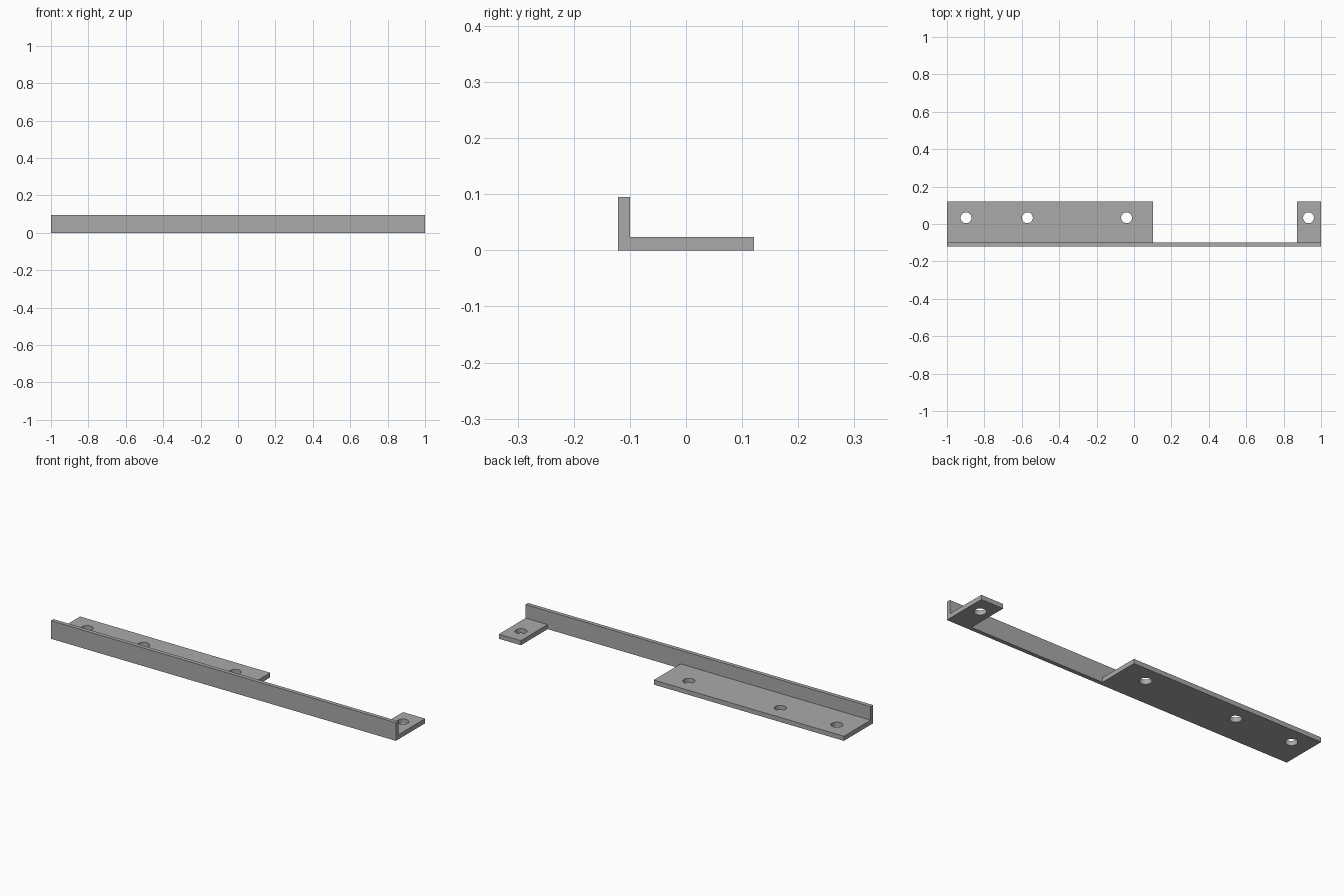
import bpy
import bmesh
from mathutils import Matrix

cube = bpy.data.objects.get("Cube")
if cube:
    bpy.data.objects.remove(cube, do_unlink=True)

FRONT, BACK = -0.121, 0.121
WALL_BACK = -0.1
HEIGHT, THICK = 0.095, 0.024
NOTCH = (0.102, 0.872)
HOLES_X = (-0.898, -0.57, -0.04, 0.933)
HOLE_Y, HOLE_R = 0.033, 0.029

steel = bpy.data.materials.new("plain grey steel")
steel.use_nodes = True
grey = (0.4, 0.4, 0.4, 1)
steel.diffuse_color = grey
steel.node_tree.nodes["Principled BSDF"].inputs["Base Color"].default_value = grey


def extrude_profile(name, profile, x0, x1):
    """Extrude a (y, z) outline along x."""
    bm = bmesh.new()
    face = bm.faces.new([bm.verts.new((x0, y, z)) for y, z in profile])
    new = bmesh.ops.extrude_face_region(bm, geom=[face])["geom"]
    moved = [v for v in new if isinstance(v, bmesh.types.BMVert)]
    bmesh.ops.translate(bm, verts=moved, vec=(x1 - x0, 0, 0))
    return finish(name, bm)


def finish(name, bm):
    bmesh.ops.recalc_face_normals(bm, faces=bm.faces)
    mesh = bpy.data.meshes.new(name)
    bm.to_mesh(mesh)
    bm.free()
    mesh.materials.append(steel)
    obj = bpy.data.objects.new(name, mesh)
    bpy.context.collection.objects.link(obj)
    return obj


# L-shaped angle along the full length
bracket = extrude_profile("angle_bracket", [
    (FRONT, 0), (BACK, 0), (BACK, THICK),
    (WALL_BACK, THICK), (WALL_BACK, HEIGHT), (FRONT, HEIGHT)], -1, 1)

# Cutter for the gap between the long and short flanges
cutters = [extrude_profile("flange_gap_cutter", [
    (WALL_BACK, -0.1), (BACK + 0.1, -0.1),
    (BACK + 0.1, 0.2), (WALL_BACK, 0.2)], *NOTCH)]

# Cutters for the screw holes
for x in HOLES_X:
    bm = bmesh.new()
    bmesh.ops.create_cone(bm, cap_ends=True, segments=48, radius1=HOLE_R,
                          radius2=HOLE_R, depth=0.2,
                          matrix=Matrix.Translation((x, HOLE_Y, 0)))
    cutters.append(finish("screw_hole_cutter", bm))

for cutter in cutters:
    cutter.hide_render = True
    mod = bracket.modifiers.new(cutter.name, 'BOOLEAN')
    mod.operation = 'DIFFERENCE'
    mod.solver = 'EXACT'
    mod.object = cutter

# Apply the cuts and drop the cutters
bpy.ops.object.select_all(action='DESELECT')
bpy.context.view_layer.objects.active = bracket
bracket.select_set(True)
for mod in list(bracket.modifiers):
    bpy.ops.object.modifier_apply(modifier=mod.name)
for cutter in cutters:
    bpy.data.objects.remove(cutter, do_unlink=True)

bpy.ops.object.shade_smooth_by_angle()
